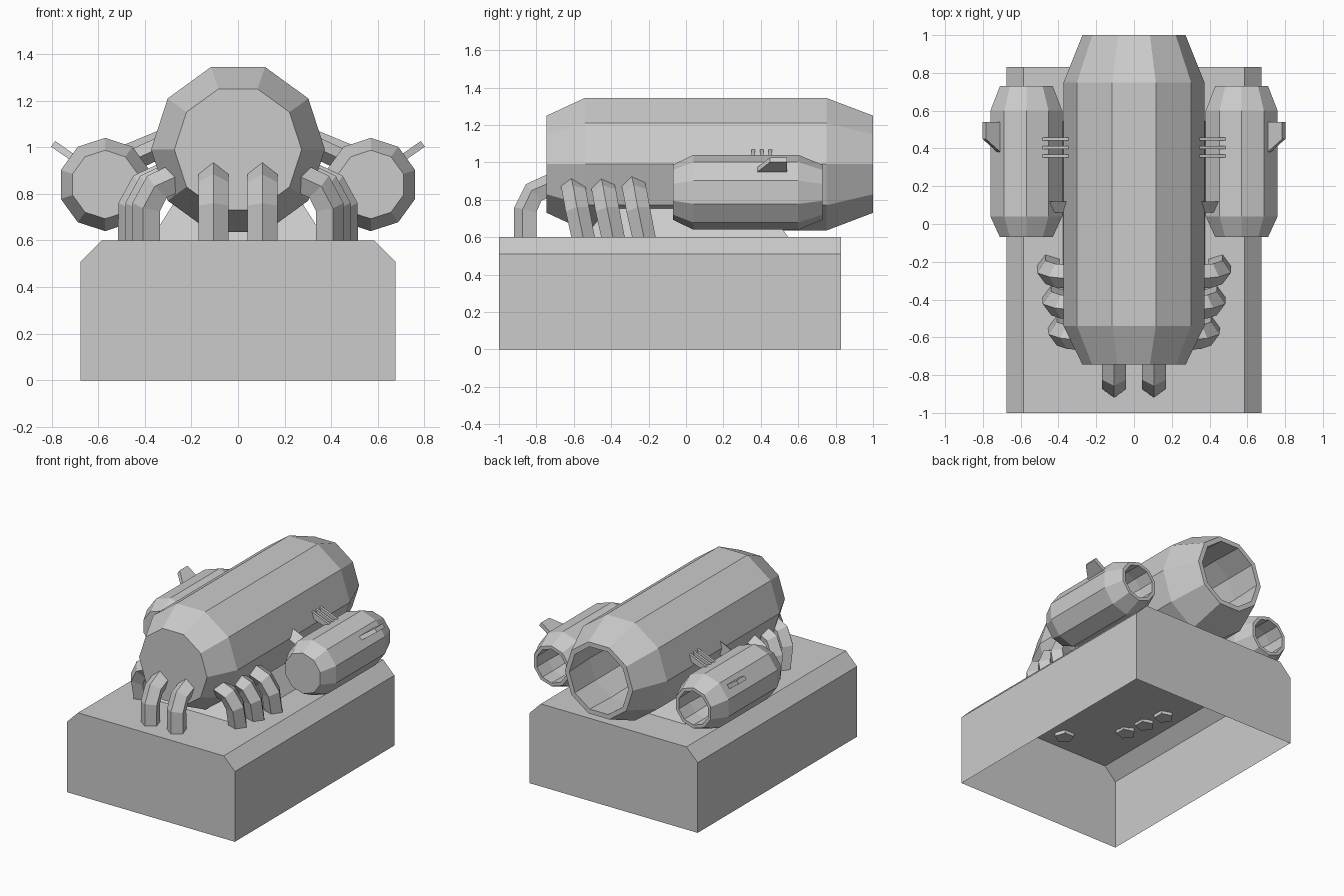
import bpy, bmesh, math
from mathutils import Vector

if "Cube" in bpy.data.objects:
    bpy.data.objects.remove(bpy.data.objects["Cube"])


def make(name, verts, faces, recalc=True):
    me = bpy.data.meshes.new(name)
    me.from_pydata([tuple(v) for v in verts], [], faces)
    if recalc:
        bm = bmesh.new()
        bm.from_mesh(me)
        bmesh.ops.recalc_face_normals(bm, faces=bm.faces)
        bm.to_mesh(me)
        bm.free()
    ob = bpy.data.objects.new(name, me)
    bpy.context.collection.objects.link(ob)
    return ob


def loft(name, rings, cap_start=True, cap_end=True):
    """Skin a list of equal-length vertex rings."""
    n = len(rings[0])
    verts = [v for r in rings for v in r]
    faces = [(k * n + i, k * n + (i + 1) % n, (k + 1) * n + (i + 1) % n, (k + 1) * n + i)
             for k in range(len(rings) - 1) for i in range(n)]
    if cap_start:
        faces.append(tuple(range(n)))
    if cap_end:
        faces.append(tuple(range(len(verts) - n, len(verts))))
    return make(name, verts, faces)


def barrel(name, cx, cz, profile, phase):
    """Ten-sided lathe along y from (y, radius) pairs."""
    rings = [[Vector((cx + r * math.cos(phase + i * math.tau / 10), y,
                      cz + r * math.sin(phase + i * math.tau / 10))) for i in range(10)]
             for y, r in profile]
    return loft(name, rings)


def prism_y(name, pts, y0, y1):
    return loft(name, [[(x, y0, z) for x, z in pts], [(x, y1, z) for x, z in pts]])


def pipe(name, path, side, out, r=0.067):
    """Five-sided bent pipe with its ridge on the outer side."""
    path = [Vector(p) for p in path]
    rings = []
    for i, p in enumerate(path):
        a = (p - path[i - 1]).normalized() if i else None
        b = (path[i + 1] - p).normalized() if i < len(path) - 1 else None
        t = (a + b).normalized() if a and b else (a or b)
        s = Vector(side)
        s = (s - t * s.dot(t)).normalized()
        n = s.cross(t)
        if i == 0:
            sign = 1 if n.dot(Vector(out)) > 0 else -1
        n *= sign
        rings.append([p + r * (n * math.cos(k * math.tau / 5) + s * math.sin(k * math.tau / 5))
                      for k in range(5)])
    if abs(side[2]) > 0:
        for v in rings[0]:
            v.z = path[0].z
    return loft(name, rings)


# Base: chamfered box open underneath
prof = [(-.675, 0), (-.675, .51), (-.585, .6), (.585, .6), (.675, .51), (.675, 0)]
verts = [(x, y, z) for y in (-1, .83) for x, z in prof]
faces = [(i, i + 1, i + 7, i + 6) for i in range(5)] + [tuple(range(5, -1, -1)), tuple(range(6, 12))]
make("base", verts, faces)

# Sloped pedestal under the main barrel
loft("pedestal", [[(-a, y0, z), (a, y0, z), (a, y1, z), (-a, y1, z)]
                  for a, y0, y1, z in ((.38, -.55, .55, .595), (.25, -.38, .41, .8))])

# Main barrel, hollow at the back
barrel("main_barrel", 0, .99,
       [(-.745, .273), (-.54, .373), (.75, .373), (1, .273), (1, .238), (.75, .25), (.3, .24)], 0)

# Front pipes
for s in (-1, 1):
    x = .105 * s
    pipe("front_pipe", [(x, -.853, .575), (x, -.853, .745), (x, -.81, .835), (x, -.68, .89)],
         (1, 0, 0), (0, -1, 0))

for s in (-1, 1):
    # Side pods, hollow at the back
    barrel("side_pod", .57 * s, .84,
           [(-.07, .147), (.04, .2), (.6, .2), (.73, .147), (.73, .123), (.6, .125), (.2, .09)],
           math.pi / 2)

    # Side pipes, leaning forwards
    for xo, y in ((.455, -.545), (.485, -.385), (.515, -.22)):
        x = xo - .067
        pipe("side_pipe", [(x * s, y, .575), (x * s, y - .035, .745),
                           ((x - .045) * s, y - .05, .83), ((x - .19) * s, y - .065, .895)],
             (0, 1, .2), (s, 0, 0))

    # Outer fins
    u, w = Vector((.82 * s, 0, .57)), Vector((-.57 * s, 0, .82)) * .015
    root = Vector((.715 * s, 0, .96))
    outline = [(0, .38), (.095, .45), (.095, .54), (0, .54)]
    loft("fin", [[root + u * d + Vector((0, y, 0)) + w * k for d, y in outline] for k in (-1, 1)])

    # Thin connecting ribs and the forward bracket
    for y in (.36, .405, .45):
        prism_y("rib", [(.32 * s, 1.08), (.49 * s, 1.01), (.47 * s, .98), (.32 * s, 1.03)],
                y - .009, y + .009)
    loft("bracket", [[(.33 * s, .12, 1.05), (.33 * s, .12, .95), (.33 * s, .06, 1.0)],
                     [(.46 * s, .12, .99), (.46 * s, .12, .89), (.46 * s, .06, .94)]])
